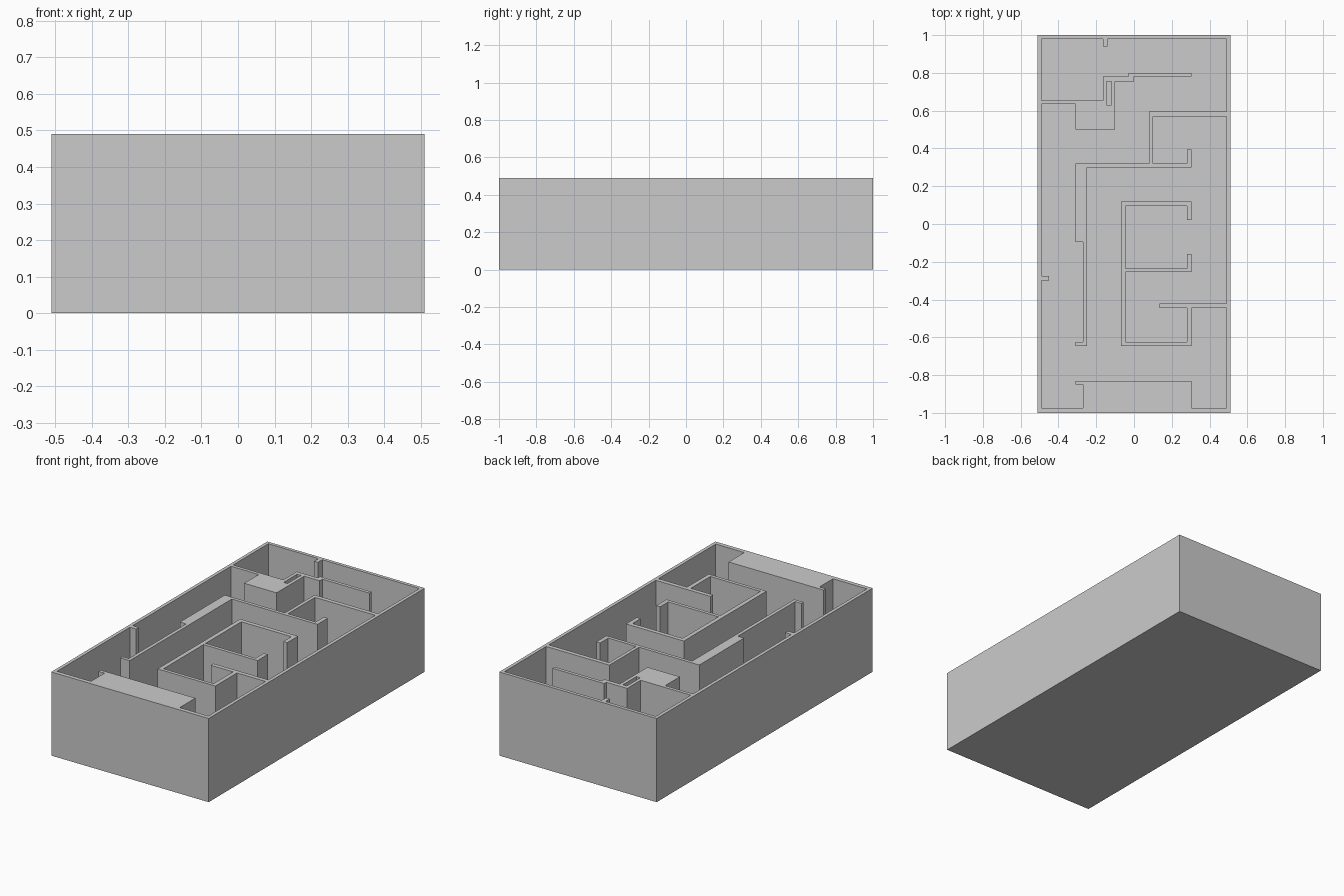
import bpy, bmesh

if "Cube" in bpy.data.objects:
    bpy.data.objects.remove(bpy.data.objects["Cube"])

HEIGHT, FLOOR = 0.49, 0.015
X, Y = 0.51, 1.0          # outer half sizes
XI, Y0, Y1 = 0.49, -0.975, 0.98   # inner faces of the outer walls

# Wall outlines, listed in order around the open floor (counter-clockwise)
front_block = [(-XI, Y0), (-.27, Y0), (-.27, -.85), (-.31, -.85), (-.31, -.83),
               (.305, -.83), (.305, Y0), (XI, Y0)]
small_rooms = [(XI, -.445), (.305, -.445), (.305, -.645), (-.07, -.645), (-.07, .12),
               (.305, .12), (.305, .02), (.28, .02), (.28, .095), (-.045, .095),
               (-.045, -.235), (.28, -.235), (.28, -.16), (.305, -.16), (.305, -.255),
               (-.045, -.255), (-.045, -.625), (.28, -.625), (.28, -.445),
               (.135, -.445), (.135, -.42), (XI, -.42)]
middle_wall = [(XI, .57), (.10, .57), (.10, .32), (.28, .32), (.28, .395), (.305, .395),
               (.305, .30), (-.25, .30), (-.25, -.645), (-.31, -.645), (-.31, -.625),
               (-.27, -.625), (-.27, -.095), (-.31, -.095), (-.31, .32), (.08, .32),
               (.08, .595), (XI, .595)]
back_stub = [(XI, Y1), (-.14, Y1), (-.14, .94), (-.165, .94), (-.165, Y1), (-XI, Y1)]
back_wall = [(-XI, .655), (-.165, .655), (-.165, .78), (-.03, .78), (-.03, .80),
             (.305, .80), (.305, .78), (0, .78), (0, .755), (-.10, .755), (-.10, .50),
             (-.31, .50), (-.31, .635), (-XI, .635)]
left_stub = [(-XI, -.275), (-.45, -.275), (-.45, -.30), (-XI, -.30)]


def rect(x0, x1, y0, y1):
    return [(x0, y0), (x1, y0), (x1, y1), (x0, y1)]


def extrude_profile(name, loops, z0, z1):
    """Fill nested outlines (inner ones become holes) and extrude from z0 to z1."""
    cu = bpy.data.curves.new(name + "_profile", 'CURVE')
    cu.dimensions, cu.fill_mode = '2D', 'BOTH'
    cu.extrude = (z1 - z0) / 2
    for pts in loops:
        sp = cu.splines.new('POLY')
        sp.points.add(len(pts) - 1)
        for p, (x, y) in zip(sp.points, pts):
            p.co = (x, y, 0, 1)
        sp.use_cyclic_u = True
    tmp = bpy.data.objects.new(name + "_profile", cu)
    bpy.context.collection.objects.link(tmp)
    dg = bpy.context.evaluated_depsgraph_get()
    me = bpy.data.meshes.new_from_object(tmp.evaluated_get(dg))
    bpy.data.objects.remove(tmp)
    me.name = name
    bm = bmesh.new()
    bm.from_mesh(me)
    bmesh.ops.translate(bm, verts=bm.verts, vec=(0, 0, (z0 + z1) / 2))
    bmesh.ops.remove_doubles(bm, verts=bm.verts, dist=1e-4)
    bmesh.ops.recalc_face_normals(bm, faces=bm.faces)
    for f in bm.faces:
        f.smooth = False
    bm.to_mesh(me)
    bm.free()
    ob = bpy.data.objects.new(name, me)
    bpy.context.collection.objects.link(ob)
    return ob


# Floor slab
outline = rect(-X, X, -Y, Y)
extrude_profile("floor", [outline], 0, FLOOR)

# Outer shell and partitions as one solid; the narrow slot sits in the back block
open_floor = front_block + small_rooms + middle_wall + back_stub + back_wall + left_stub
slot = rect(-.145, -.12, .63, .755)
extrude_profile("walls", [outline, open_floor, slot], FLOOR, HEIGHT)
